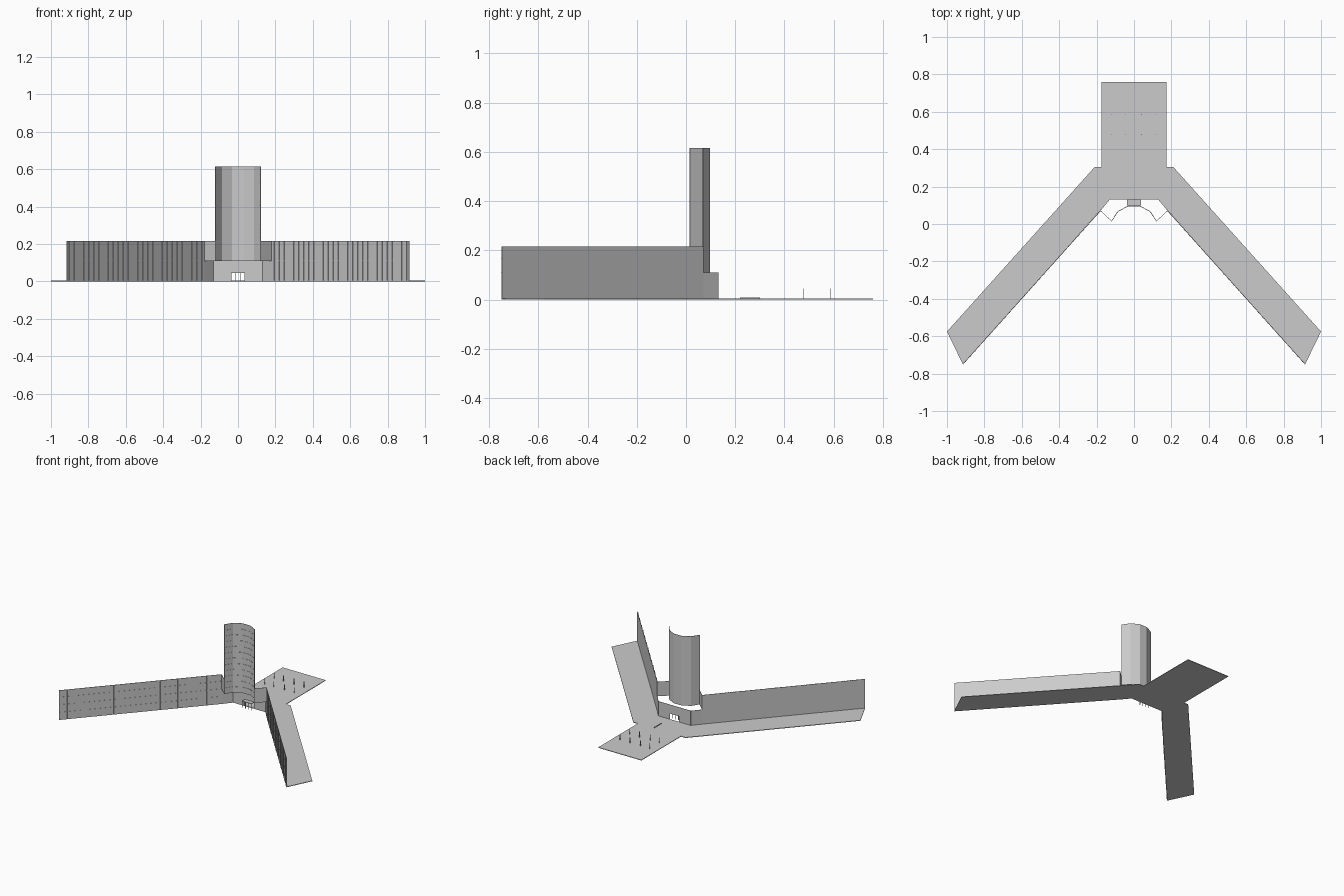
import bpy
import bmesh
import math
from mathutils import Vector

cube = bpy.data.objects.get("Cube")
if cube:
    bpy.data.objects.remove(cube)

grey = bpy.data.materials.new("concrete_grey")
grey.use_nodes = True
colour = (0.6, 0.6, 0.6, 1)
grey.diffuse_color = colour
grey.node_tree.nodes["Principled BSDF"].inputs["Base Color"].default_value = colour


def finish(name, bm):
    bmesh.ops.recalc_face_normals(bm, faces=bm.faces)
    mesh = bpy.data.meshes.new(name)
    bm.to_mesh(mesh)
    bm.free()
    mesh.materials.append(grey)
    obj = bpy.data.objects.new(name, mesh)
    bpy.context.collection.objects.link(obj)
    return obj


def prism(bm, outline, z0, z1):
    """Extrude a plan outline between two heights."""
    face = bm.faces.new([bm.verts.new((p[0], p[1], z0)) for p in outline])
    top = bmesh.ops.extrude_face_region(bm, geom=[face])["geom"]
    verts = [v for v in top if isinstance(v, bmesh.types.BMVert)]
    bmesh.ops.translate(bm, verts=verts, vec=(0, 0, z1 - z0))


def slab(bm, a, b, z0, z1, back=-0.002, front=0.0):
    """Upright panel along a-b; offsets are measured towards the front."""
    a, b = Vector(a), Vector(b)
    d = (b - a).normalized()
    n = Vector((d.y, -d.x))
    prism(bm, [a + n * back, b + n * back, b + n * front, a + n * front], z0, z1)


def ribs(bm, a, b, count, z0, z1, width, depth):
    """Evenly spaced pilasters along a-b."""
    a, b = Vector(a), Vector(b)
    half = (b - a).normalized() * width / 2
    for i in range(count):
        p = a.lerp(b, (i + 0.5) / count)
        slab(bm, p - half, p + half, z0, z1, 0, depth)


def sills(bm, a, b, heights, depth=0.0015):
    for z in heights:
        slab(bm, a, b, z, z + 0.001, 0, depth)


def box(bm, x0, x1, y0, y1, z0, z1):
    prism(bm, [(x0, y0), (x1, y0), (x1, y1), (x0, y1)], z0, z1)


ROOF, LOW, TOP = 0.215, 0.11, 0.615

# Ground slab with two splayed arms and a rear block
half_plan = [(0.13, 0.13), (0.915, -0.75), (1, -0.575), (0.21, 0.305),
             (0.173, 0.305), (0.173, 0.76)]
plan = half_plan + [(-x, y) for x, y in reversed(half_plan)]
bm = bmesh.new()
prism(bm, plan, 0, 0.004)
finish("ground_floor", bm)

# Wing facades, with a lower strip that runs in to the entrance wall
for name, s in (("left", 1), ("right", -1)):
    outer, inner, corner = (s * 0.915, -0.75), (s * 0.18, 0.07), (s * 0.13, 0.13)
    run = (outer, inner) if s < 0 else (inner, outer)
    strip = (inner, corner) if s < 0 else (corner, inner)
    bm = bmesh.new()
    slab(bm, *run, 0, ROOF)
    slab(bm, *strip, 0, LOW)
    finish(name + "_wing_wall", bm)
    bm = bmesh.new()
    ribs(bm, *run, 28, 0.004, ROOF, 0.006, 0.003)
    finish(name + "_wing_pilasters", bm)
    bm = bmesh.new()
    sills(bm, *run, [0.055, LOW, 0.165])
    finish(name + "_wing_sills", bm)

# Concave five-sided tower wall
radius, centre_y, spread = 0.127, -0.027, math.radians(71)
arc = []
for i in range(6):
    angle = -spread + 2 * spread * i / 5
    arc.append((radius * math.sin(angle), centre_y + radius * math.cos(angle)))
bm = bmesh.new()
trim = bmesh.new()
for a, b in zip(arc, arc[1:]):
    slab(bm, a, b, LOW, TOP)
    sills(trim, a, b, [LOW + 0.042 * k for k in range(1, 12)])
finish("tower_wall", bm)
finish("tower_sills", trim)

# Short returns joining the tower to the wings
bm = bmesh.new()
slab(bm, (-0.18, 0.07), arc[0], LOW, ROOF)
slab(bm, arc[-1], (0.18, 0.07), LOW, ROOF)
finish("tower_returns", bm)

# Entrance wall with a doorway opening
door, head = 0.038, 0.045
bm = bmesh.new()
slab(bm, (-0.13, 0.13), (-door, 0.13), 0, LOW)
slab(bm, (door, 0.13), (0.13, 0.13), 0, LOW)
slab(bm, (-door, 0.13), (door, 0.13), head, LOW)
finish("entrance_wall", bm)

# Porch canopy on slender columns
bm = bmesh.new()
box(bm, -door, door, 0.1, 0.13, head, head + 0.004)
finish("porch_canopy", bm)
bm = bmesh.new()
for x in (-0.035, -0.012, 0.012, 0.035):
    box(bm, x - 0.0015, x + 0.0015, 0.101, 0.104, 0, head)
finish("porch_columns", bm)

# Slim posts and a low partition on the rear floor
bm = bmesh.new()
for y in (0.475, 0.585):
    for x in (-0.12, -0.045, 0.04, 0.12):
        box(bm, x - 0.0015, x + 0.0015, y, y + 0.003, 0.004, 0.045)
finish("rear_posts", bm)
bm = bmesh.new()
box(bm, 0.042, 0.047, 0.22, 0.3, 0.004, 0.009)
finish("low_partition", bm)
